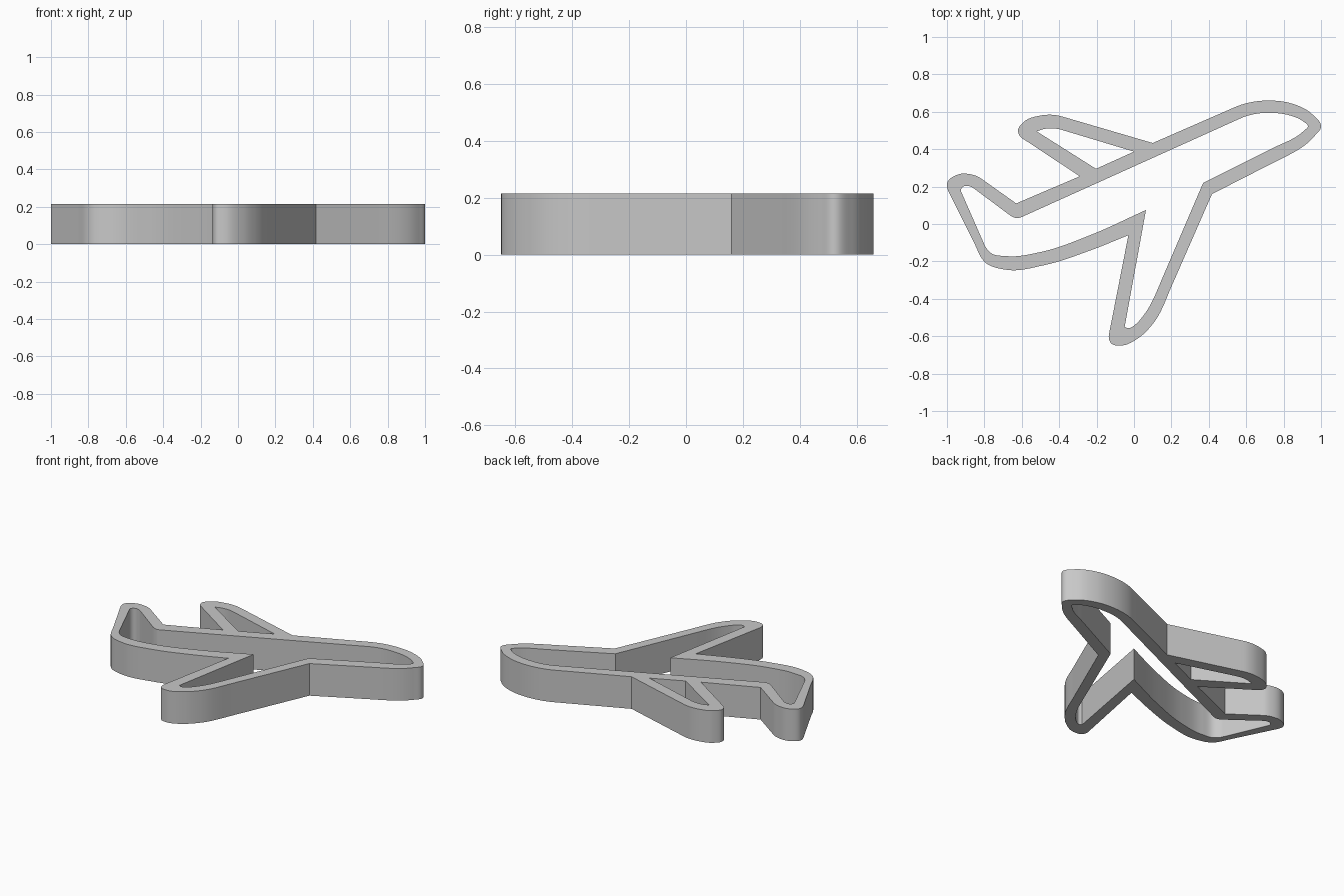
import bpy
import bmesh
import math
from mathutils import Vector

HEIGHT = 0.215

default_cube = bpy.data.objects.get("Cube")
if default_cube:
    bpy.data.objects.remove(default_cube, do_unlink=True)


def flat_material(name, colour):
    material = bpy.data.materials.new(name)
    material.use_nodes = True
    material.diffuse_color = colour
    shader = next(n for n in material.node_tree.nodes if n.type == "BSDF_PRINCIPLED")
    shader.inputs["Base Color"].default_value = colour
    return material


def end_direction(chord, line):
    """Follow the neighbouring straight edge, unless the join is a sharp corner."""
    if chord.angle(line, math.pi) < math.radians(50):
        return line.normalized()
    return chord.normalized()


def add_outline(curve, runs):
    """Closed spline: each run is a smooth curve, straight edges join the runs."""
    runs = [[Vector((x, y, 0)) for x, y in run] for run in runs]
    spline = curve.splines.new("BEZIER")
    spline.bezier_points.add(sum(len(run) for run in runs) - 1)
    spline.use_cyclic_u = True
    spline.resolution_u = 8
    knots = iter(spline.bezier_points)
    for r, run in enumerate(runs):
        before = runs[r - 1][-1]
        after = runs[(r + 1) % len(runs)][0]
        last = len(run) - 1
        for i, point in enumerate(run):
            previous = run[i - 1] if i > 0 else before
            following = run[i + 1] if i < last else after
            arriving, leaving = point - previous, following - point
            knot = next(knots)
            knot.handle_left_type = knot.handle_right_type = "FREE"
            if last == 0:
                tangent_in, tangent_out = arriving.normalized(), leaving.normalized()
            elif i == 0:
                tangent_in = arriving.normalized()
                tangent_out = end_direction(leaving, arriving)
            elif i == last:
                tangent_in = end_direction(arriving, leaving)
                tangent_out = leaving.normalized()
            else:
                # Blend the chords so that the shorter one counts for more
                blend = arriving.normalized() * leaving.length
                blend += leaving.normalized() * arriving.length
                tangent_in = tangent_out = blend.normalized()
            knot.co = point
            knot.handle_left = point - tangent_in * arriving.length / 3
            knot.handle_right = point + tangent_out * leaving.length / 3


# Outside edge of the wall
outer_edge = [
    # belly and rear of the fuselage
    [(-.03, -.06), (-.23, -.14), (-.48, -.22), (-.68, -.245), (-.79, -.21), (-.855, -.1)],
    # tail fin tip
    [(-.99, .17), (-1, .215), (-.94, .265), (-.87, .265), (-.82, .245)],
    # fin root and far wing root
    [(-.63, .11)],
    [(-.29, .255)],
    # far wing tip
    [(-.6, .46), (-.62, .5), (-.59, .545), (-.5, .58), (-.385, .575)],
    [(.1, .433)],
    # nose
    [(.54, .625), (.62, .65), (.73, .66), (.84, .645), (.955, .585),
     (1, .52), (.965, .47), (.75, .33)],
    # near wing
    [(.417, .16)],
    [(.2, -.335), (.096, -.54), (.03, -.605), (-.075, -.65), (-.12, -.64), (-.134, -.59)],
]

# Inside edge of the fuselage, near wing and tail fin
body_opening = [
    [(.064, .075), (-.235, -.06), (-.5, -.15), (-.68, -.172), (-.765, -.155), (-.8, -.11)],
    [(-.925, .175), (-.92, .193), (-.86, .193)],
    [(-.665, .048), (-.626, .032), (-.59, .042)],
    [(.57, .565), (.64, .587), (.73, .594), (.835, .58), (.905, .548),
     (.93, .522), (.91, .5), (.74, .405)],
    [(.37, .22)],
    [(.145, -.305), (.05, -.49), (.01, -.535), (-.03, -.557), (-.05, -.55)],
]

# Inside edge of the far wing
wing_opening = [
    [(-.203, .295)],
    [(-.52, .495), (-.48, .508), (-.385, .503)],
    [(0, .387)],
]

# Extrude the filled outline into an upright wall
profile = bpy.data.curves.new("airplane_wall", "CURVE")
profile.dimensions = "2D"
profile.fill_mode = "BOTH"
profile.extrude = HEIGHT / 2
for edge in (outer_edge, body_opening, wing_opening):
    add_outline(profile, edge)
profile.materials.append(flat_material("plain_grey", (0.58, 0.58, 0.58, 1)))

wall = bpy.data.objects.new("airplane_wall", profile)
bpy.context.collection.objects.link(wall)
bpy.ops.object.select_all(action="DESELECT")
wall.select_set(True)
bpy.context.view_layer.objects.active = wall
bpy.ops.object.convert(target="MESH")
wall = bpy.context.object

# Weld the caps to the sides and rest the wall on the floor
mesh = bmesh.new()
mesh.from_mesh(wall.data)
bmesh.ops.remove_doubles(mesh, verts=mesh.verts, dist=0.0005)
bmesh.ops.recalc_face_normals(mesh, faces=mesh.faces)
bmesh.ops.translate(mesh, verts=mesh.verts, vec=(0, 0, HEIGHT / 2))
mesh.to_mesh(wall.data)
mesh.free()
bpy.ops.object.shade_smooth_by_angle(angle=math.radians(30))
